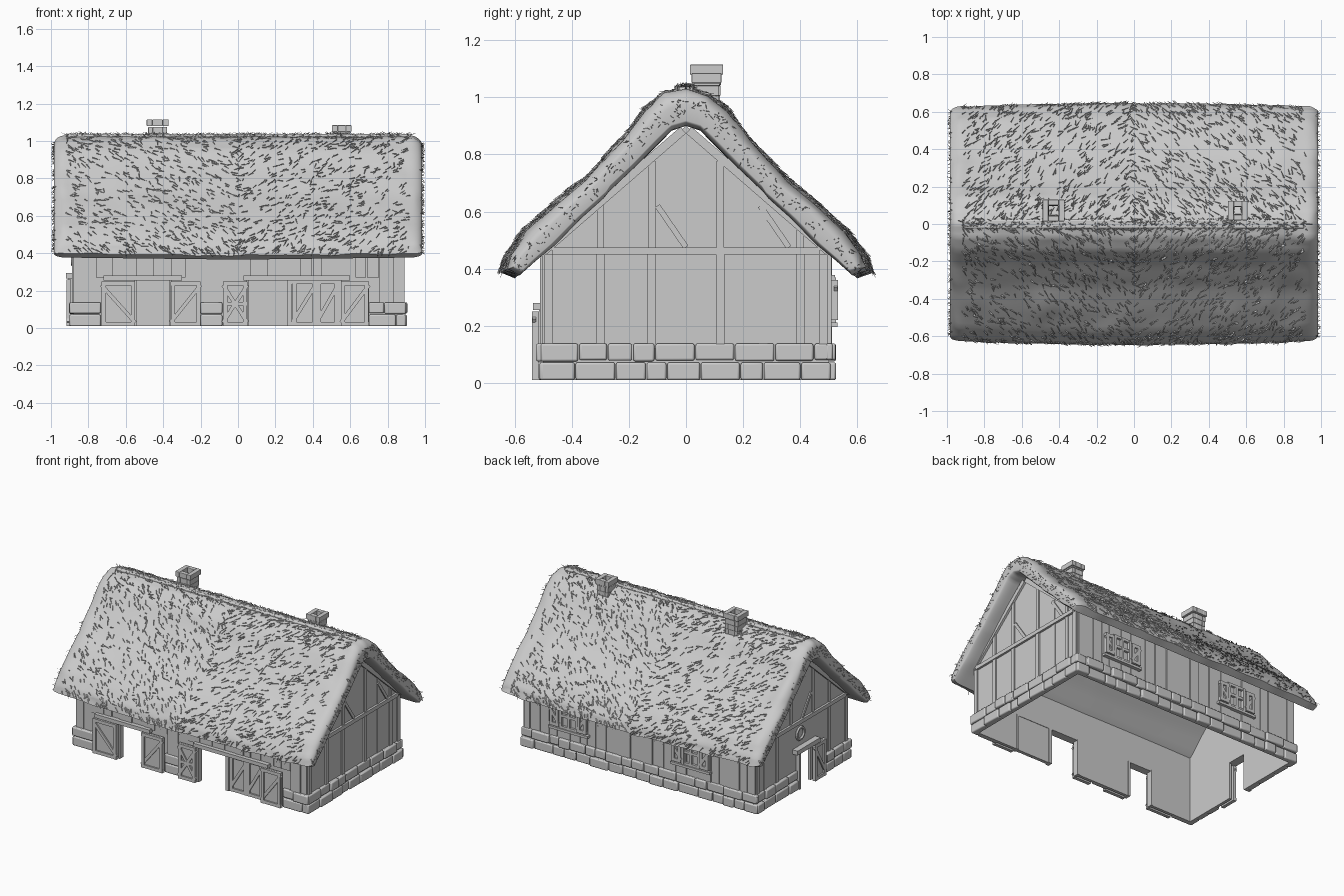
import bpy, bmesh, math, random
from mathutils import Vector, Matrix, noise

random.seed(4)
cube = bpy.data.objects.get("Cube")
if cube:
    bpy.data.objects.remove(cube)

grey = bpy.data.materials.new("plain_grey")
grey.use_nodes = True
GREY = (0.6, 0.6, 0.6, 1)
grey.diffuse_color = GREY
grey.node_tree.nodes["Principled BSDF"].inputs["Base Color"].default_value = GREY


def finish(name, bm, smooth=False, bevel=0):
    bmesh.ops.recalc_face_normals(bm, faces=bm.faces)
    mesh = bpy.data.meshes.new(name)
    bm.to_mesh(mesh)
    bm.free()
    mesh.materials.append(grey)
    ob = bpy.data.objects.new(name, mesh)
    bpy.context.collection.objects.link(ob)
    if bevel:
        mod = ob.modifiers.new("Bevel", "BEVEL")
        mod.width = bevel
        mod.segments = 2
    if smooth:
        bpy.ops.object.select_all(action="DESELECT")
        ob.select_set(True)
        bpy.context.view_layer.objects.active = ob
        bpy.ops.object.shade_smooth_by_angle(angle=math.radians(50))
    return ob


def box(bm, x0, x1, y0, y1, z0, z1):
    m = Matrix.Translation(((x0 + x1) / 2, (y0 + y1) / 2, (z0 + z1) / 2))
    bmesh.ops.create_cube(bm, size=1, matrix=m @ Matrix.Diagonal((x1 - x0, y1 - y0, z1 - z0, 1)))


def bar(bm, p, q, width, depth, normal):
    p, q, n = Vector(p), Vector(q), Vector(normal)
    axis = q - p
    side = axis.cross(n).normalized()
    m = Matrix((side * width, n * depth, axis)).transposed().to_4x4()
    m.translation = (p + q) / 2
    bmesh.ops.create_cube(bm, size=1, matrix=m)


def wall(name, outline, place, thickness):
    """Extrude a flat outline; place() maps its two coordinates into space."""
    bm = bmesh.new()
    face = bm.faces.new([bm.verts.new(place(a, b)) for a, b in outline])
    ext = bmesh.ops.extrude_face_region(bm, geom=[face])
    bmesh.ops.translate(bm, vec=thickness, verts=[v for v in ext["geom"] if isinstance(v, bmesh.types.BMVert)])
    return finish(name, bm)


# Walls, with doorways as notches in the outline
X, Y, EAVE, TOP, LOW = 0.88, 0.5, 0.47, 0.9, 0.01
DOOR1, DOOR2 = (-0.54, -0.37), (0.06, 0.54)
front = [(-X, LOW)]
for a, b in (DOOR1, DOOR2):
    front += [(a, LOW), (a, 0.26), (b, 0.26), (b, LOW)]
front += [(X, LOW), (X, EAVE), (-X, EAVE)]
wall("front_wall", front, lambda a, b: (a, -Y, b), (0, 0.02, 0))
wall("back_wall", [(-X, LOW), (X, LOW), (X, EAVE), (-X, EAVE)], lambda a, b: (a, Y, b), (0, -0.02, 0))
gable = [(Y, LOW), (Y, EAVE), (0, TOP), (-Y, EAVE), (-Y, LOW)]
wall("left_gable", gable, lambda a, b: (X, a, b), (-0.02, 0, 0))
wall("right_gable", gable + [(-0.1, LOW), (-0.1, 0.27), (0.04, 0.27), (0.04, LOW)],
     lambda a, b: (-X, a, b), (0.02, 0, 0))

# Vertical boards on the long walls
bm = bmesh.new()
x = -X
while x < X - 0.02:
    w = min(random.uniform(0.05, 0.1), X - x)
    over_door = -0.74 < x + w and x < -0.2 or -0.08 < x + w and x < 0.7
    d = random.uniform(0.003, 0.012)
    box(bm, x, x + w - 0.004, -Y - d, -Y, 0.27 if over_door else 0.12, EAVE)
    box(bm, x, x + w - 0.004, Y, Y + random.uniform(0.003, 0.012), 0.12, EAVE)
    x += w
finish("wall_boards", bm)

# Gable boards, tie beam, posts and braces
bm = bmesh.new()
for s in (-1, 1):
    n = (s, 0, 0)
    bar(bm, (s * X, -0.47, 0.462), (s * X, 0.47, 0.462), 0.026, 0.03, n)
    for y in (-0.48, -0.3, -0.12, 0.12, 0.27, 0.4, 0.48):
        d = random.uniform(0.008, 0.02)
        if s > 0 or abs(y) > 0.2:
            bar(bm, (s * X, y, 0.12), (s * X, y, 0.45), 0.03, d, n)
        bar(bm, (s * X, y, 0.47), (s * X, y, 0.88 - 0.86 * abs(y)), 0.025, d, n)
    bar(bm, (s * X, -0.1, 0.62), (s * X, 0, 0.475), 0.02, 0.016, n)
    bar(bm, (s * X, 0.26, 0.62), (s * X, 0.36, 0.475), 0.02, 0.016, n)
    for t in (-1, 1):
        bar(bm, (s * X, t * 0.01, 0.885), (s * X, t * 0.5, 0.46), 0.03, 0.03, n)
finish("gable_timbers", bm)

# Stone plinth, two courses of irregular blocks
bm = bmesh.new()


def course(start, end, place):
    for row in (0, 1):
        a = start
        while a < end - 0.01:
            b = a + random.uniform(0.07, 0.15)
            if end - b < 0.05:
                b = end
            z0 = LOW + row * 0.065 + (random.uniform(0, 0.006) if row else 0)
            place(a, b - 0.004, random.uniform(0.012, 0.026), z0, LOW + 0.062 + row * 0.066)
            a = b


for a, b in ((-0.9, -0.73), (-0.2, -0.08), (0.7, 0.9)):
    course(a, b, lambda a, b, d, z0, z1: box(bm, a, b, -Y - d, -Y + 0.01, z0, z1))
course(-0.9, 0.9, lambda a, b, d, z0, z1: box(bm, a, b, Y - 0.01, Y + d, z0, z1))
course(-0.51, 0.51, lambda a, b, d, z0, z1: box(bm, X - 0.01, X + d, a, b, z0, z1))
for a, b in ((-0.51, -0.24), (0.06, 0.51)):
    course(a, b, lambda a, b, d, z0, z1: box(bm, -X - d, -X + 0.01, a, b, z0, z1))
finish("stone_plinth", bm, smooth=True, bevel=0.007)


# Doors: a panel framed by battens with a brace
def leaf(name, p, q, z0, z1, normal, cross=False, flip=False):
    bm = bmesh.new()
    n, p, q = Vector(normal), Vector(p), Vector(q)
    up = Vector((0, 0, 1))
    along = (q - p).normalized() * 0.012
    mid = (p + q) / 2
    bar(bm, mid + up * z0, mid + up * z1, (q - p).length, 0.014, n)
    f = n * 0.01
    for e in (p + along, q - along):
        bar(bm, e + f + up * z0, e + f + up * z1, 0.022, 0.014, n)
    for z in (z0 + 0.012, z1 - 0.012):
        bar(bm, p + f + up * z, q + f + up * z, 0.022, 0.014, n)
    a, b = (q, p) if flip else (p, q)
    bar(bm, a + f + up * (z0 + 0.02), b + f + up * (z1 - 0.02), 0.02, 0.012, n)
    if cross:
        bar(bm, b + f + up * (z0 + 0.02), a + f + up * (z1 - 0.02), 0.02, 0.012, n)
        bar(bm, p + f + up * (z0 + z1) / 2, q + f + up * (z0 + z1) / 2, 0.02, 0.014, n)
    finish(name, bm)


FRONT = (0, -1, 0)
for name, a, b, cross, flip in (("barn_door_a", -0.73, -0.55, False, True), ("barn_door_b", -0.36, -0.2, False, False),
                                ("stable_door_a", -0.08, 0.05, True, False), ("stable_door_b", 0.55, 0.7, False, False)):
    leaf(name, (a, -0.522, 0), (b, -0.522, 0), LOW, 0.25, FRONT, cross, flip)
leaf("closed_door", (0.29, -0.49, 0), (0.42, -0.49, 0), LOW, 0.26, FRONT)
leaf("closed_door_inner", (0.42, -0.49, 0), (0.54, -0.49, 0), LOW, 0.26, FRONT)
leaf("side_door", (-0.9, -0.22, 0), (-0.9, -0.1, 0), LOW, 0.26, (-1, 0, 0))

# Door frames and lintels
bm = bmesh.new()
box(bm, -0.72, -0.3, -0.535, -0.48, 0.255, 0.28)
box(bm, 0.03, 0.6, -0.535, -0.48, 0.255, 0.28)
box(bm, 0.265, 0.29, -0.515, -0.48, LOW, 0.26)
for a, b in (DOOR1, DOOR2):
    box(bm, a - 0.015, a, -0.515, -0.475, LOW, 0.26)
    box(bm, b, b + 0.015, -0.515, -0.475, LOW, 0.26)
box(bm, -0.92, -0.86, -0.15, 0.1, 0.265, 0.295)
box(bm, -0.905, -0.86, 0.04, 0.06, LOW, 0.27)
finish("door_frames", bm)

# Round loft window on the right gable
bpy.ops.mesh.primitive_torus_add(major_radius=0.04, minor_radius=0.01, major_segments=20, minor_segments=6,
                                 location=(-X - 0.005, 0.02, 0.38), rotation=(0, math.pi / 2, 0))
bpy.context.object.name = "round_window_frame"
bpy.context.object.data.materials.append(grey)

# Back windows with frames, bars and shutters
BACK = (0, 1, 0)
for i, cx in enumerate((0.53, -0.4)):
    bm = bmesh.new()
    for dx in (-0.06, 0, 0.06):
        box(bm, cx + dx - 0.009, cx + dx + 0.009, Y, 0.525, 0.21, 0.37)
    for z in (0.21, 0.29, 0.36):
        box(bm, cx - 0.07, cx + 0.07, Y, 0.522, z, z + 0.018)
    box(bm, cx - 0.15, cx + 0.15, Y, 0.53, 0.195, 0.212)
    finish(f"back_window_{i}", bm)
    for s in (-1, 1):
        leaf(f"window_shutter_{i}_{s}", (cx + s * 0.07, 0.515, 0), (cx + s * 0.14, 0.515, 0), 0.22, 0.36, BACK)

# Thatched roof: outer and inner half profiles from ridge to eave
OUTER = [(0, 1.03), (.07, 1.01), (.14, .955), (.22, .85), (.33, .735), (.46, .63), (.57, .53), (.63, .45), (.645, .4)]
INNER = [(0, .9), (.05, .885), (.1, .835), (.18, .755), (.27, .67), (.38, .575), (.47, .485), (.54, .43), (.6, .378)]


def surf(x, u, w):
    """Roof point at length x, side position u (-1..1), from inner (w=0) to outer (w=1)."""
    t = min(abs(u), 1) * 8
    i = min(int(t), 7)
    o, n = [Vector(c[i]).lerp(Vector(c[i + 1]), t - i) for c in (OUTER, INNER)]
    p = n.lerp(o, w)
    stretch = 0.965 + 0.035 * (1 - x * x)
    bump = 0.016 * noise.noise(Vector((x * 7, u * 6, w * 3))) * w
    y = math.copysign(p.x * (stretch if abs(u) > 0.5 else 1), u)
    return Vector((x, y + math.copysign(bump * 0.6, u) * (abs(u) > 0.1), p.y + bump * 0.6 - 0.012 * (1 - abs(x)) * abs(u)))


bm = bmesh.new()
US = [i / 32 for i in range(-32, 33)]
rings = []
for i in range(73):
    x = 0.985 * math.sin(math.pi * (i / 72 - 0.5))
    edge = max(0, (abs(x) - 0.92) / 0.065)
    k = 0.5 * (1 - math.sqrt(max(0, 1 - edge * edge)))
    eave = 1 - 0.08 * k
    pts = [surf(x, u * eave, 1 - k * 0.8) for u in US] + [surf(x, u * eave, k * 0.3) for u in reversed(US)]
    rings.append([bm.verts.new(p) for p in pts])
for r, s in zip(rings, rings[1:]):
    for j in range(len(r)):
        bm.faces.new((r[j - 1], r[j], s[j], s[j - 1]))
for r in (rings[0], rings[-1]):
    for j in range(len(US) - 1):
        bm.faces.new((r[j], r[j + 1], r[-j - 2], r[-j - 1]))
finish("thatched_roof", bm, smooth=True)

# Loose straws lying over the thatch, the gable edges and the ridge
bm = bmesh.new()


def straw(p, d, lift, width):
    side = d.cross(lift).normalized() * width
    a, b, c, tip = [bm.verts.new(v) for v in (p - side, p + side, p + lift * 0.006, p + d + lift * 0.009)]
    for f in ((a, b, tip), (b, c, tip), (c, a, tip), (a, c, b)):
        bm.faces.new(f)


for i in range(3000):
    x, u = random.uniform(-0.92, 0.92), random.uniform(-0.97, 0.97)
    p = surf(x, u, 1)
    down = (surf(x, u + math.copysign(0.02, u), 1) - p).normalized()
    lift = Vector((1, 0, 0)).cross(down) * (-1 if u > 0 else 1)
    if lift.z < 0:
        lift = -lift
    angle = random.gauss(-0.8 if x > 0 else 0.8, 0.35)
    d = down * math.cos(angle) + Vector((math.sin(angle), 0, 0))
    straw(p, d * random.uniform(0.02, 0.05), lift, 0.003)
for i in range(700):
    p = surf(random.uniform(-0.92, 0.92), random.uniform(-0.05, 0.05), 1)
    d = Vector((random.uniform(-1, 1), random.uniform(-0.5, 0.5), random.uniform(0, 0.35))) * 0.04
    straw(p, d, Vector((0, 0, 1)), 0.004)
for i in range(500):
    s = random.choice((-1, 1))
    p = surf(s * 0.965, random.uniform(-0.95, 0.95), random.uniform(0.3, 0.8))
    straw(p, Vector((s * 0.025, random.uniform(-0.03, 0.03), random.uniform(-0.03, 0.01))), Vector((s, 0, 0.5)), 0.003)
finish("loose_straw", bm)

# Ridge roll
bm = bmesh.new()
bar(bm, (-0.91, 0, 1.026), (0.91, 0, 1.026), 0.05, 0.022, (0, 0, 1))
finish("ridge_roll", bm, smooth=True, bevel=0.008)


# Chimneys: hollow stone stacks with a wider cap
def hollow(bm, cx, cy, r, t, z0, z1):
    for s in (-1, 1):
        a, b = sorted((s * r, s * (r - t)))
        box(bm, cx + a, cx + b, cy - r, cy + r, z0, z1)
        box(bm, cx - r + t, cx + r - t, cy + a, cy + b, z0, z1)


for name, cx, top, r in (("right_chimney", -0.43, 1.115, 0.05), ("left_chimney", 0.555, 1.085, 0.044)):
    bm = bmesh.new()
    z = 0.9
    while z < top - 0.04:
        h = min(0.035, top - 0.035 - z)
        hollow(bm, cx, 0.072, r + random.uniform(-0.004, 0.003), 0.024, z, z + h)
        z += h + 0.0001
    hollow(bm, cx, 0.072, r + 0.008, 0.03, top - 0.035, top)
    finish(name, bm, bevel=0.003)
